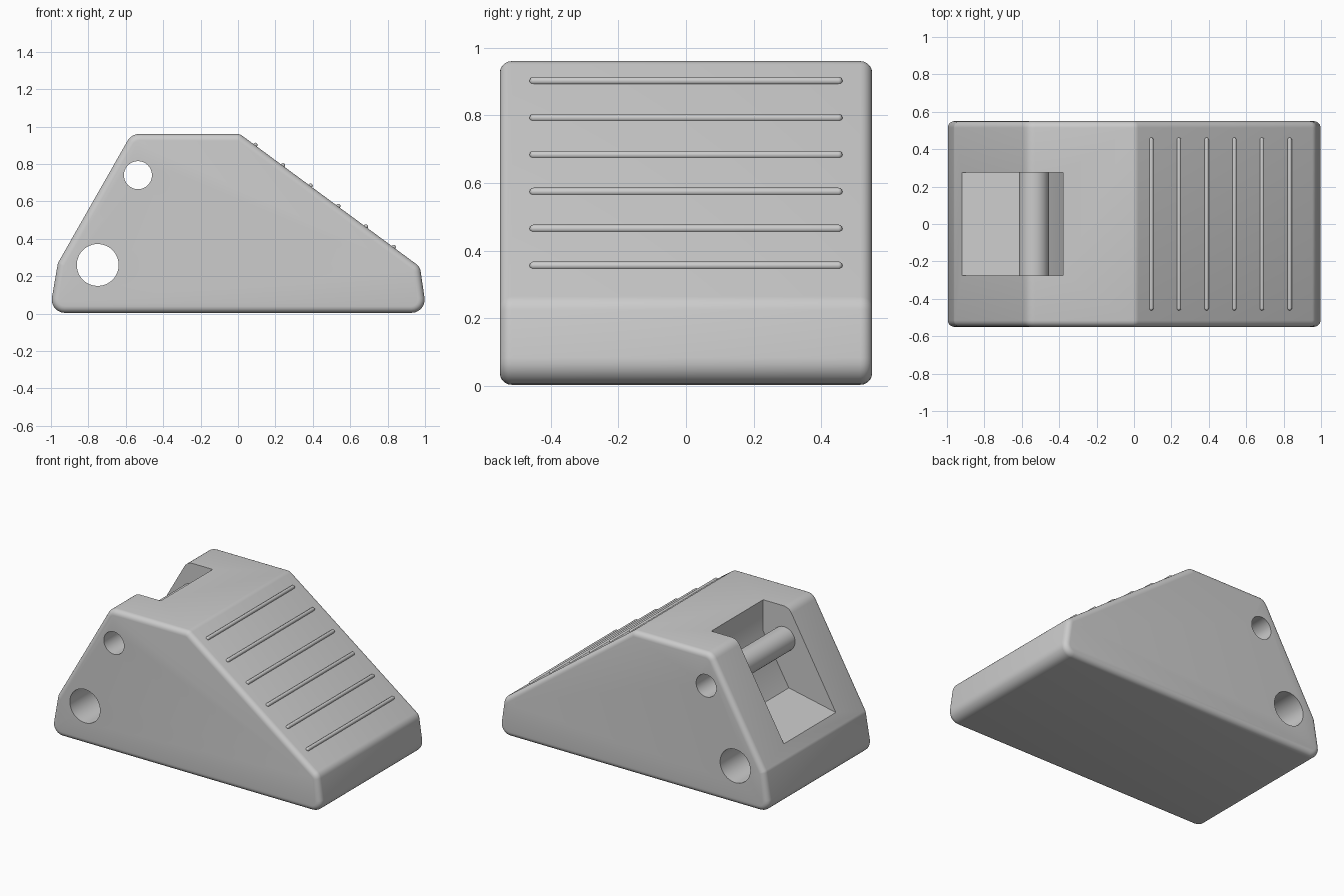
import bpy, bmesh, math
from mathutils import Vector, Matrix

if "Cube" in bpy.data.objects:
    bpy.data.objects.remove(bpy.data.objects["Cube"])


def make_object(name, bm):
    bmesh.ops.recalc_face_normals(bm, faces=bm.faces[:])
    mesh = bpy.data.meshes.new(name)
    bm.to_mesh(mesh)
    bm.free()
    obj = bpy.data.objects.new(name, mesh)
    bpy.context.collection.objects.link(obj)
    return obj


def rounded(corners, steps=6):
    """Round each (x, z, radius) corner of a closed outline."""
    pts = []
    for i, (x, z, r) in enumerate(corners):
        p = Vector((x, z))
        a = (Vector(corners[i - 1][:2]) - p).normalized()
        b = (Vector(corners[(i + 1) % len(corners)][:2]) - p).normalized()
        half = a.angle(b) / 2
        centre = p + (a + b).normalized() * r / math.sin(half)
        start = (p + a * r / math.tan(half) - centre).normalized()
        end = (p + b * r / math.tan(half) - centre).normalized()
        for k in range(steps + 1):
            pts.append(centre + start.slerp(end, k / steps) * r)
    return pts


def prism(name, pts, half_width, bevel=0.0):
    """Extrude an xz outline along y, optionally rounding the rim edges."""
    bm = bmesh.new()
    face = bm.faces.new([bm.verts.new((p[0], -half_width, p[1])) for p in pts])
    ext = bmesh.ops.extrude_face_region(bm, geom=[face], use_keep_orig=True)
    moved = [g for g in ext["geom"] if isinstance(g, bmesh.types.BMVert)]
    bmesh.ops.translate(bm, verts=moved, vec=(0, 2 * half_width, 0))
    bmesh.ops.recalc_face_normals(bm, faces=bm.faces[:])
    if bevel:
        rim = [e for e in bm.edges
               if abs(e.verts[0].co.y - e.verts[1].co.y) < 1e-6]
        bmesh.ops.bevel(bm, geom=rim, offset=bevel, segments=5, profile=0.5,
                        affect='EDGES', clamp_overlap=False)
    return make_object(name, bm)


def y_cylinder(name, x, z, r, half_width, sides=48):
    bm = bmesh.new()
    bmesh.ops.create_cone(bm, cap_ends=True, segments=sides, radius1=r, radius2=r,
                          depth=2 * half_width,
                          matrix=Matrix.Translation((x, 0, z)) @ Matrix.Rotation(math.pi / 2, 4, 'X'))
    return make_object(name, bm)


def cut(obj, cutters):
    bpy.context.view_layer.objects.active = obj
    for c in cutters:
        mod = obj.modifiers.new("cut", 'BOOLEAN')
        mod.operation = 'DIFFERENCE'
        mod.solver = 'EXACT'
        mod.object = c
        bpy.ops.object.modifier_apply(modifier=mod.name)


# wedge body
body = prism("wedge_body", rounded([
    (-1.009, 0.004, 0.07), (-0.963, 0.27, 0.05), (-0.57, 0.96, 0.07),
    (0.01, 0.96, 0.05), (0.973, 0.25, 0.06), (1.009, 0.004, 0.07)]), 0.55, 0.035)

# handle pocket and through holes
pocket = prism("pocket_cutter", [(-0.91, 0.35), (-0.57, 0.42), (-0.38, 0.75),
                                 (-0.38, 1.2), (-1.2, 1.2), (-1.2, 0.29)], 0.275)
small_hole = y_cylinder("small_hole_cutter", -0.535, 0.74, 0.075, 0.8)
large_hole = y_cylinder("large_hole_cutter", -0.75, 0.26, 0.112, 0.8)
cut(body, [pocket, small_hole, large_hole])

# hollow handle bar across the pocket
bar = y_cylinder("handle_bar", -0.535, 0.74, 0.081, 0.278)
cut(bar, [small_hole])
for c in (pocket, small_hole, large_hole):
    bpy.data.objects.remove(c)

# grip ribs: round-ended rods along the long slope
ribs = []
for i in range(6):
    x = 0.092 + i * 0.148
    z = 0.96 - (x - 0.01) * 0.71 / 0.963 + 0.002
    bm = bmesh.new()
    bmesh.ops.create_uvsphere(bm, u_segments=16, v_segments=10, radius=0.012)
    bmesh.ops.rotate(bm, verts=bm.verts[:], matrix=Matrix.Rotation(math.pi / 2, 3, 'X'))
    mid = [v for v in bm.verts if abs(v.co.y) < 1e-5]
    ring = [e for e in bm.edges if e.verts[0] in mid and e.verts[1] in mid]
    bmesh.ops.split_edges(bm, edges=ring)
    # pull the two halves apart, then bridge them
    for f in bm.faces:
        s = 1 if f.calc_center_median().y > 0 else -1
        for v in f.verts:
            v.tag = s > 0
    for v in bm.verts:
        v.co.y += 0.45 if v.tag else -0.45
    bmesh.ops.bridge_loops(bm, edges=[e for e in bm.edges if e.is_boundary])
    bmesh.ops.translate(bm, verts=bm.verts[:], vec=(x, 0, z))
    ribs.append(make_object(f"grip_rib_{i + 1}", bm))

# smooth shading with sharp edges kept
bpy.ops.object.select_all(action='DESELECT')
for o in [body, bar] + ribs:
    o.select_set(True)
bpy.context.view_layer.objects.active = body
bpy.ops.object.shade_smooth_by_angle(angle=math.radians(30))
